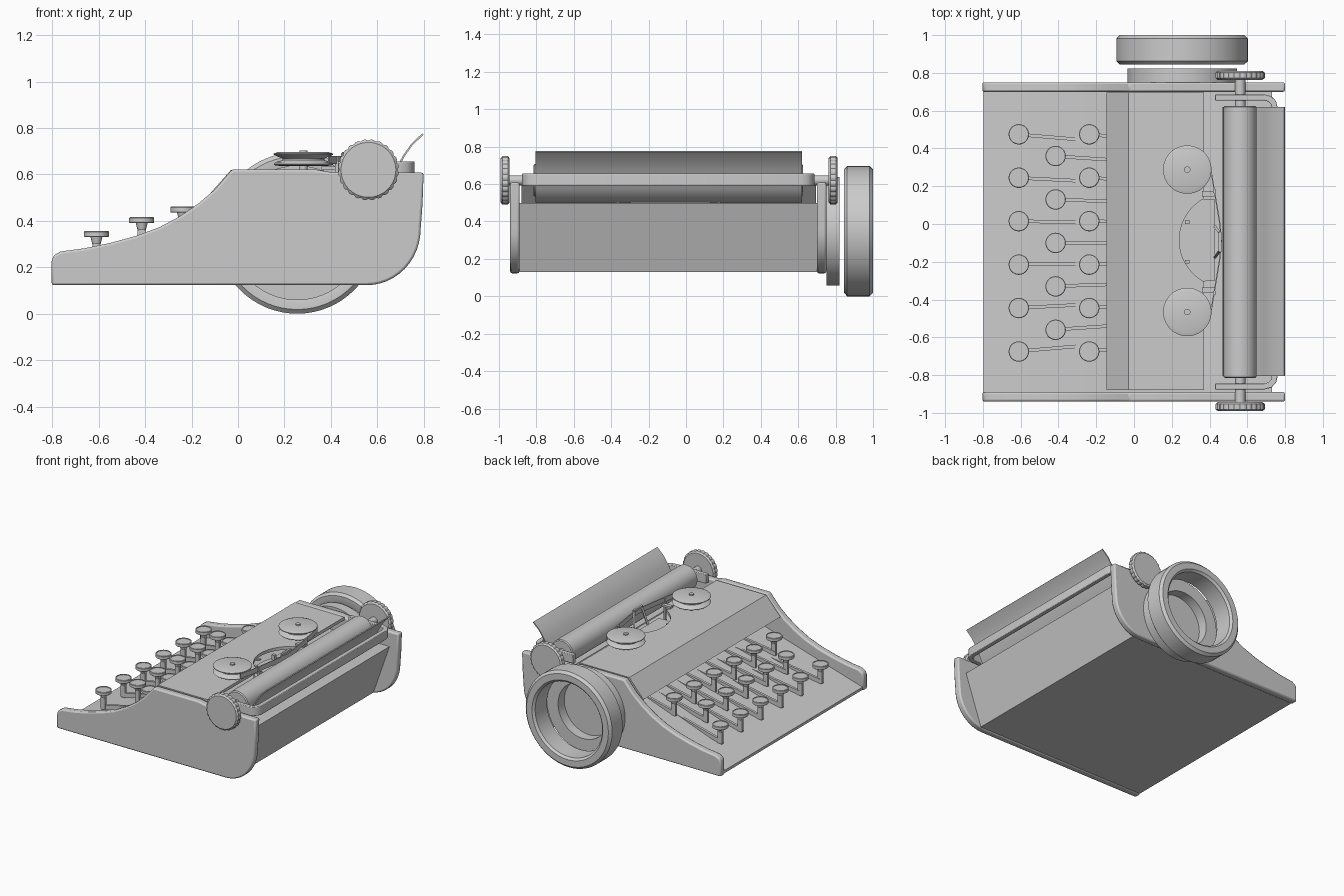
import bpy, bmesh, math
from mathutils import Vector, Matrix

if "Cube" in bpy.data.objects:
    bpy.data.objects.remove(bpy.data.objects["Cube"])

YC = -0.095  # centre line of the machine body


def finish(name, bm, bevel=0.0, angle=35):
    bmesh.ops.recalc_face_normals(bm, faces=bm.faces)
    me = bpy.data.meshes.new(name)
    bm.to_mesh(me)
    bm.free()
    ob = bpy.data.objects.new(name, me)
    bpy.context.collection.objects.link(ob)
    if bevel:
        m = ob.modifiers.new("Bevel", 'BEVEL')
        m.width, m.segments, m.limit_method = bevel, 2, 'ANGLE'
        m.angle_limit = math.radians(40)
    bpy.ops.object.select_all(action='DESELECT')
    ob.select_set(True)
    bpy.context.view_layer.objects.active = ob
    bpy.ops.object.shade_smooth_by_angle(angle=math.radians(angle))
    return ob


def prism(name, pts, axis, a, b, bevel=0.0):
    """Extrude a 2D outline: (x, z) along Y, or (x, y) along Z."""
    put = (lambda p, h: (p[0], h, p[1])) if axis == 'Y' else (lambda p, h: (p[0], p[1], h))
    bm = bmesh.new()
    lo = [bm.verts.new(put(p, a)) for p in pts]
    hi = [bm.verts.new(put(p, b)) for p in pts]
    bm.faces.new(lo)
    bm.faces.new(hi)
    for i in range(len(pts)):
        j = (i + 1) % len(pts)
        bm.faces.new((lo[i], lo[j], hi[j], hi[i]))
    return finish(name, bm, bevel)


def thick(pts, t):
    """Outline of a polyline given a thickness."""
    left, right = [], []
    for i, p in enumerate(pts):
        d = Vector(pts[min(i + 1, len(pts) - 1)]) - Vector(pts[max(i - 1, 0)])
        n = Vector((-d.y, d.x)).normalized() * t / 2
        left.append((p[0] + n.x, p[1] + n.y))
        right.append((p[0] - n.x, p[1] - n.y))
    return left + right[::-1]


def lathe(name, prof, loc, axis='Z', seg=40, closed=False, notch=0.0):
    """Spin (radius, height) points about an axis."""
    bm = bmesh.new()
    rings = []
    for r, h in prof:
        ring = []
        for i in range(seg if r > 0 else 1):
            a = 2 * math.pi * i / seg
            k = r - (notch if r > 0.122 and i % 3 == 0 else 0)
            x, y = k * math.cos(a), k * math.sin(a)
            co = (x, y, h) if axis == 'Z' else (x, h, y)
            ring.append(bm.verts.new(Vector(co) + Vector(loc)))
        rings.append(ring)
    pairs = list(zip(rings, rings[1:])) + ([(rings[-1], rings[0])] if closed else [])
    for p, q in pairs:
        for i in range(seg):
            j = (i + 1) % seg
            if len(p) == 1:
                bm.faces.new((p[0], q[i], q[j]))
            elif len(q) == 1:
                bm.faces.new((p[i], p[j], q[0]))
            else:
                bm.faces.new((p[i], p[j], q[j], q[i]))
    return finish(name, bm)


def bar(name, p, q, w, h):
    """Rectangular bar between two points, h measured upward-ish."""
    p, q = Vector(p), Vector(q)
    d = (q - p).normalized()
    side = d.cross(Vector((0, 0, 1)))
    side = side.normalized() if side.length > 0.01 else Vector((0, 1, 0))
    up = side.cross(d)
    rot = Matrix((d, side, up)).transposed().to_4x4()
    bm = bmesh.new()
    bmesh.ops.create_cube(bm, size=1, matrix=Matrix.Translation((p + q) / 2) @ rot
                          @ Matrix.Diagonal(((q - p).length, w, h, 1)))
    return finish(name, bm)


# Side panels with a rounded lower back corner
panel = [(-0.803, 0.123), (-0.803, 0.225), (-0.795, 0.25), (-0.765, 0.268), (-0.66, 0.282),
         (-0.55, 0.305), (-0.44, 0.335), (-0.34, 0.372), (-0.25, 0.42), (-0.17, 0.475),
         (-0.1, 0.535), (-0.025, 0.622), (0.33, 0.622), (0.4, 0.61), (0.8, 0.608), (0.795, 0.47)]
for i in range(13):
    a = math.radians(90 * i / 12)
    panel.append((0.555 + 0.232 * math.cos(a), 0.365 - 0.242 * math.sin(a)))
for n, y in (("left_side_panel", -0.94), ("right_side_panel", 0.70)):
    prism(n, panel, 'Y', y, y + 0.05, 0.01)

# Body with sloping key deck and leaning back
prism("body", [(-0.798, 0.13), (-0.798, 0.15), (0.05, 0.40), (0.2, 0.5), (0.73, 0.5), (0.6, 0.13)],
      'Y', -0.892, 0.702)

# Hood: front slope and top plate with a curved notch
prism("hood_front", [(-0.145, 0.49), (-0.03, 0.62), (-0.01, 0.60), (-0.125, 0.475)], 'Y', -0.88, 0.695)
arc = []
for i in range(25):
    a = math.radians(-61 + 122 * i / 24)
    arc.append((0.49 - 0.25 * math.cos(a), YC + 0.01 + 0.25 * math.sin(a)))
prism("hood_top", [(0.37, -0.88), (-0.03, -0.88), (-0.03, 0.695), (0.37, 0.695)] + arc[::-1],
      'Z', 0.598, 0.62)

# Type basket seen in the notch
prism("type_segment", arc + [(0.43, 0.13), (0.43, -0.30)], 'Z', 0.50, 0.55)

# Keys with stems and levers
rows = [(-0.61, 0.475, 6, 0.33), (-0.415, 0.36, 5, 0.39), (-0.237, 0.475, 6, 0.435)]
for x, y0, count, z in rows:
    for i in range(count):
        y = y0 - 0.23 * i
        lathe("key_cap", [(0, 0), (0.05, 0), (0.054, 0.003), (0.054, 0.023), (0.051, 0.026),
                          (0.046, 0.026), (0.046, 0.022), (0, 0.022)], (x, y, z), seg=28)
        zl = z - 0.105
        bar("key_stem", (x, y, zl - 0.012), (x, y, z + 0.004), 0.018, 0.036)
        lathe("key_collar", [(0.018, -0.03), (0.026, 0.002)], (x, y, z), seg=16)
        run = 0.02 - x
        bar("key_lever", (x - 0.015, y, zl), (0.02, y - (y - YC) * 0.15 * run, zl + 0.2 * run), 0.018, 0.03)

# Ribbon spools
for y in (0.288, -0.466):
    lathe("ribbon_spool", [(0, 0.642), (0.07, 0.636), (0.12, 0.638), (0.128, 0.645), (0.12, 0.653),
                           (0.09, 0.662), (0.09, 0.668), (0.128, 0.685), (0.128, 0.69),
                           (0.11, 0.696), (0, 0.696)], (0.282, y, 0), seg=48)
    lathe("spool_pin", [(0, 0.6), (0.017, 0.6), (0.017, 0.704), (0, 0.704)], (0.282, y, 0), seg=16)

# Ribbon and its guide
prism("ribbon", thick([(0.39, 0.35), (0.41, 0.27), (0.455, 0.0), (0.462, -0.09), (0.455, -0.18),
                       (0.41, -0.45), (0.39, -0.53)], 0.006), 'Z', 0.645, 0.68)
for s in (1, -1):
    bar("guide_prong", (0.43, YC + 0.08 * s, 0.55), (0.455, YC + 0.045 * s, 0.69), 0.014, 0.014)
    bar("guide_post", (0.425, YC + 0.27 * s, 0.50), (0.425, YC + 0.27 * s, 0.68), 0.02, 0.012)
    bar("guide_arm", (0.36, YC + 0.255 * s, 0.628), (0.43, YC + 0.255 * s, 0.628), 0.03, 0.014)
    bar("basket_tab", (0.27, YC + 0.105 * s, 0.56), (0.295, YC + 0.105 * s, 0.56), 0.02, 0.05)
bar("guide_crossbar", (0.455, YC - 0.052, 0.69), (0.455, YC + 0.052, 0.69), 0.014, 0.014)

# Platen roller, shaft and knobs
PX, PZ = 0.562, 0.62
lathe("platen", [(0, -0.72), (0.08, -0.72), (0.087, -0.714), (0.087, 0.714), (0.08, 0.72), (0, 0.72)],
      (PX, YC, PZ), 'Y', 48)
lathe("platen_shaft", [(0, -0.87), (0.027, -0.87), (0.027, 0.87), (0, 0.87)], (PX, YC, PZ), 'Y', 20)
for n, y in (("left_knob", -0.967), ("right_knob", 0.787)):
    lathe(n, [(0, -0.024), (0.118, -0.024), (0.131, -0.014), (0.131, 0.014), (0.118, 0.024), (0, 0.024)],
          (PX, y, PZ), 'Y', 72, notch=0.006)

# Carriage frame: arms and rear rail
half = [(0.43, 0.765), (0.69, 0.765), (0.72, 0.757), (0.738, 0.738), (0.745, 0.71)]
path = [(x, YC + y) for x, y in half] + [(x, YC - y) for x, y in half[::-1]]
prism("carriage_frame", thick(path, 0.032), 'Z', 0.59, 0.656, 0.004)

# Paper tray curving under the platen and up behind it
prism("paper_tray", thick([(0.47, 0.54), (0.51, 0.513), (0.57, 0.505), (0.62, 0.525), (0.66, 0.575),
                           (0.69, 0.635), (0.715, 0.68), (0.75, 0.73), (0.797, 0.774)], 0.008),
      'Y', -0.805, 0.62)

# Side wheel: outer ring and inner ring
lathe("wheel_ring", [(0.27, 0.85), (0.28, 0.845), (0.33, 0.845), (0.348, 0.862), (0.348, 0.982),
                     (0.33, 1.0), (0.285, 1.0), (0.27, 0.985)], (0.255, 0, 0.348), 'Y', 64, closed=True)
lathe("wheel_hub_ring", [(0.2, 0.75), (0.29, 0.75), (0.29, 0.822), (0.2, 0.822)],
      (0.255, 0, 0.348), 'Y', 64, closed=True)
